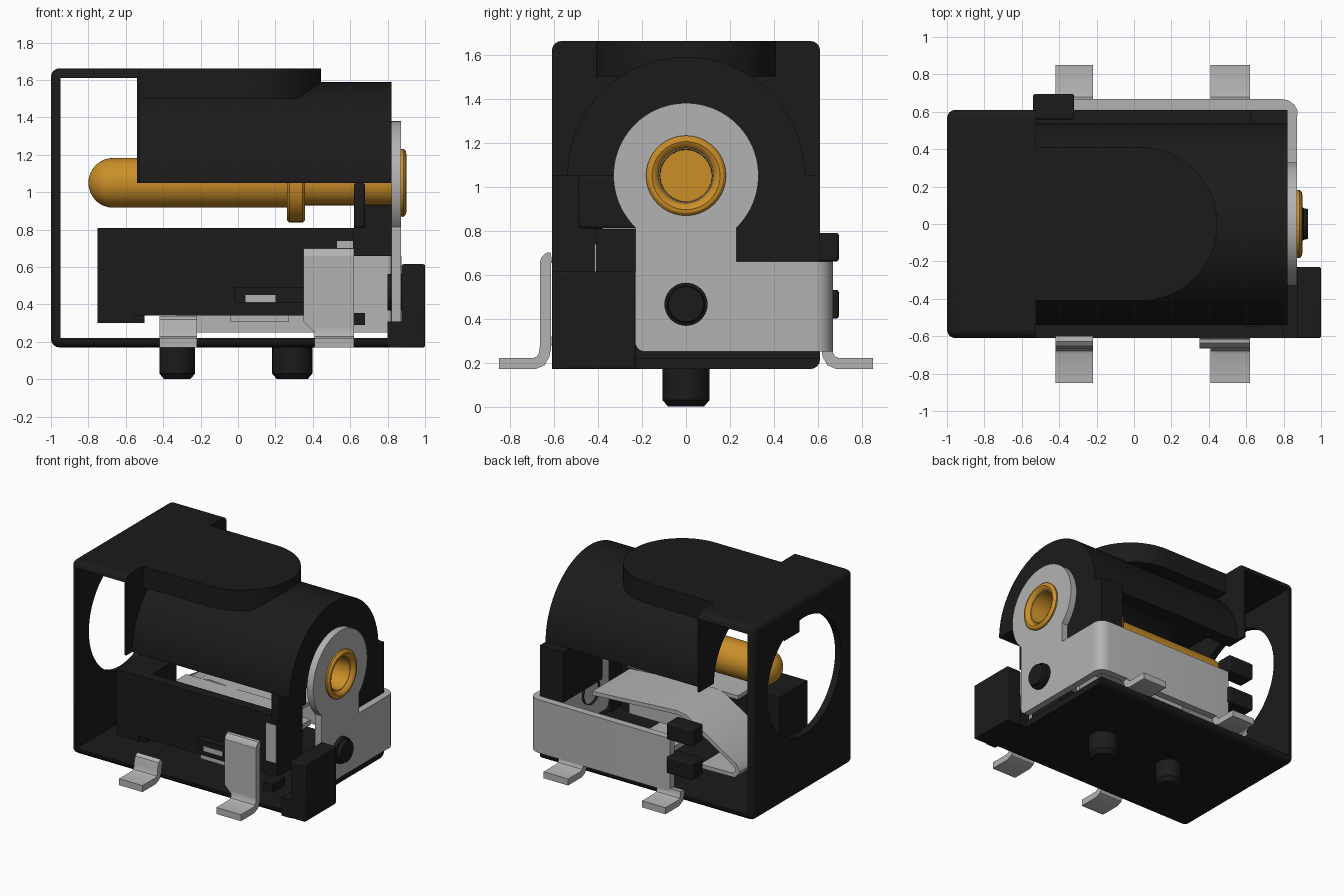
import bpy, bmesh, math
from mathutils import Matrix, Vector

if "Cube" in bpy.data.objects:
    bpy.data.objects.remove(bpy.data.objects["Cube"], do_unlink=True)


def material(name, rgb):
    m = bpy.data.materials.new(name)
    m.use_nodes = True
    m.diffuse_color = (*rgb, 1)
    b = m.node_tree.nodes["Principled BSDF"]
    b.inputs["Base Color"].default_value = (*rgb, 1)
    b.inputs["Roughness"].default_value = 0.6
    return m


BLACK = material("black plastic", (0.011, 0.011, 0.011))
GREY = material("grey metal", (0.45, 0.45, 0.45))
GOLD = material("golden brass", (0.60, 0.275, 0.022))
AXIS = 1.05                      # height of the socket centre line


def finish(name, bm, mat, bevel=0):
    bmesh.ops.remove_doubles(bm, verts=bm.verts, dist=1e-4)
    bmesh.ops.recalc_face_normals(bm, faces=bm.faces)
    me = bpy.data.meshes.new(name)
    bm.to_mesh(me)
    bm.free()
    me.materials.clear()
    me.materials.append(mat)
    ob = bpy.data.objects.new(name, me)
    bpy.context.collection.objects.link(ob)
    for p in me.polygons:
        p.material_index = 0
    if bevel:
        md = ob.modifiers.new("rounded edges", 'BEVEL')
        md.width, md.segments, md.limit_method = bevel, 4, 'ANGLE'
    bpy.ops.object.select_all(action='DESELECT')
    ob.select_set(True)
    bpy.context.view_layer.objects.active = ob
    bpy.ops.object.shade_smooth_by_angle(angle=math.radians(32))
    return ob


# Evaluate an object to a bmesh and remove the object
def bake(ob):
    bpy.context.view_layer.update()
    me = bpy.data.meshes.new_from_object(ob.evaluated_get(bpy.context.evaluated_depsgraph_get()))
    bpy.data.objects.remove(ob, do_unlink=True)
    bm = bmesh.new()
    bm.from_mesh(me)
    bpy.data.meshes.remove(me)
    return bm


def box(name, x, y, z, mat, bevel=0):
    bm = bmesh.new()
    bmesh.ops.create_cube(bm, size=1)
    for v in bm.verts:
        v.co = [(a + b) / 2 + c * (b - a) for (a, b), c in zip((x, y, z), v.co)]
    return finish(name, bm, mat, bevel)


# Extrude a flat outline, with optional holes, between a and b on an axis
FRAMES = {'x': ((0, 0, 1), (1, 0, 0), (0, 1, 0)),
          'y': ((1, 0, 0), (0, 0, -1), (0, 1, 0)),
          'z': ((1, 0, 0), (0, 1, 0), (0, 0, 1))}


def slab(name, outline, axis, a, b, mat, holes=()):
    cu = bpy.data.curves.new(name, 'CURVE')
    cu.dimensions, cu.fill_mode, cu.extrude = '2D', 'BOTH', (b - a) / 2
    for pts in (outline, *holes):
        sp = cu.splines.new('POLY')
        sp.points.add(len(pts) - 1)
        for p, (u, v) in zip(sp.points, pts):
            p.co = (u, v, 0, 1)
        sp.use_cyclic_u = True
    tmp = bpy.data.objects.new(name + "_outline", cu)
    bpy.context.collection.objects.link(tmp)
    bm = bake(tmp)
    bm.transform(Matrix(FRAMES[axis]).to_4x4())
    mid = Vector([(a + b) / 2 if k == axis else 0 for k in 'xyz'])
    bmesh.ops.translate(bm, verts=bm.verts, vec=mid)
    return finish(name, bm, mat)


def arc(u, v, r, a0, a1, n=32):
    return [(u + r * math.cos(math.radians(a0 + (a1 - a0) * i / n)),
             v + r * math.sin(math.radians(a0 + (a1 - a0) * i / n))) for i in range(n + 1)]


# Outline of a bent strip of constant thickness following a path
def strip(path, t):
    pts = [Vector(p) for p in path]
    left, right = [], []
    for i, p in enumerate(pts):
        d0 = (p - pts[max(i - 1, 0)]).normalized()
        d1 = (pts[min(i + 1, len(pts) - 1)] - p).normalized()
        d = (d0 + d1).normalized()
        n = Vector((-d.y, d.x)) * t / 2 / max(0.5, d.dot(d1 if d1.length else d0))
        left.append(tuple(p + n))
        right.append(tuple(p - n))
    return left + right[::-1]


# Turn a (position, radius) profile around a line along x or z
def lathe(name, profile, mat, axis='x', at=(0, 0, 0), steps=40):
    bm = bmesh.new()
    mk = (lambda t, r: (t, 0, r)) if axis == 'x' else (lambda t, r: (r, 0, t))
    vs = [bm.verts.new(mk(t, r)) for t, r in profile]
    es = [bm.edges.new(e) for e in zip(vs, vs[1:])]
    bmesh.ops.spin(bm, geom=vs + es, cent=(0, 0, 0), angle=2 * math.pi, steps=steps,
                   axis=(1, 0, 0) if axis == 'x' else (0, 0, 1))
    bmesh.ops.translate(bm, verts=bm.verts, vec=at)
    return finish(name, bm, mat)


# Housing: rounded block hollowed to an entry plate, short roof and long floor
frame = box("housing_block", (-1, .95), (-.61, .61), (.17, 1.662), BLACK, .045)
cutters = [slab("hollow_cutter", [(-.95, .22), (.82, .22), (.82, 0), (1.2, 0), (1.2, 1.9),
                                  (-.53, 1.9), (-.53, 1.61), (-.95, 1.61)], 'y', -1, 1, BLACK),
           slab("opening_cutter", arc(-.01, 1.065, .45, 0, 354, 59), 'x', -1.2, -.9, BLACK)]
for c in cutters:
    md = frame.modifiers.new("cut", 'BOOLEAN')
    md.operation, md.solver, md.object = 'DIFFERENCE', 'EXACT', c
shell = bake(frame)
for c in cutters:
    bpy.data.objects.remove(c, do_unlink=True)
finish("housing_frame", shell, BLACK)
box("corner_block", (.875, 1), (-.61, -.23), (.17, .615), BLACK, .01)
box("corner_block_base", (.80, .88), (-.61, -.23), (.17, .31), BLACK)

# Half barrel, its square mouth flange, end wall and raised pad on top
inner = arc(0, AXIS, .43, 180, 0)
slab("barrel", arc(0, AXIS, .54, 0, 180, 48) + inner, 'x', -.54, .70, BLACK)
slab("barrel_end", arc(0, AXIS, .54, 0, 180, 48) + arc(0, AXIS, .121, 180, 0, 20),
     'x', .62, .82, BLACK)
slab("mouth_flange", [(.61, AXIS), (.61, 1.617)] + arc(.565, 1.617, .045, 0, 90, 5)
     + arc(-.565, 1.617, .045, 90, 180, 5) + [(-.61, AXIS)] + inner, 'x', -.54, -.525, BLACK)
slab("top_pad", [(-.54, -.41)] + arc(.035, 0, .41, -90, 90, 40) + [(-.54, .41)],
     'z', 1.5, 1.662, BLACK)
box("end_wall", (.62, .82), (.13, .61), (.66, AXIS), BLACK)
box("end_rib", (.62, .68), (-.49, -.13), (.81, AXIS), BLACK, .015)

# Lower support: thin front wall with solid blocks at both ends
slab("support_wall", [(-.75, .30), (-.56, .30), (-.56, .34), (.62, .34), (.62, .808), (-.75, .808)],
     'y', -.41, -.33, BLACK)
box("support_entry_block", (-.75, -.50), (-.40, -.07), (.30, .808), BLACK)
box("support_end_block", (.54, .62), (-.40, -.10), (.34, .808), BLACK)
box("support_ledge", (-.02, .35), (-.47, -.40), (.41, .49), BLACK)
box("ledge_contact", (.04, .20), (-.475, -.40), (.41, .45), GREY)
box("wall_contact", (.53, .615), (-.416, -.40), (.45, .74), GREY)
box("small_catch", (.60, .68), (-.55, -.40), (.29, .355), BLACK)

# Centre pin with a round tip, a collar and a hollow flared end
lathe("centre_pin", [(-.80, 0)] + [(-.667 - .133 * math.cos(a), .133 * math.sin(a))
      for a in (.2, .4, .6, .8, 1, 1.2, 1.4, 1.571)]
      + [(.262, .133), (.262, .2), (.275, .212), (.345, .212), (.357, .2), (.357, .12),
         (.871, .12), (.871, .18), (.885, .182), (.897, .17), (.90, .155), (.893, .14),
         (.875, .126), (.85, .118), (.62, .116), (.62, 0)], GOLD, at=(0, 0, AXIS))

# Metal plate around the end, bent round the corner to the rear side
low = math.degrees(math.asin(.23 / .33))
slab("end_plate", arc(0, AXIS, .33, low - 90, 270 - low, 56) + arc(-.19, .29, .04, 180, 270, 5)
     + [(.60, .25), (.60, .66), (.23, .66)], 'x', .82, .872, GREY,
     [arc(0, AXIS, .121, 0, 351, 39)])
slab("side_plate", strip([(-.33, .64), (.79, .64), (.815, .635), (.835, .62), (.846, .60),
                          (.846, .58)], .056), 'z', .25, .66, GREY)
lathe("plate_stud", [(.80, .098), (.90, .098), (.905, .085), (.93, .08), (.93, 0)], BLACK,
      at=(0, 0, .465))

# Clips holding the side plate
for label, z in (("upper", .66), ("lower", .40)):
    box(label + "_clip", (-.54, -.32), (.56, .695), (z, z + .13), BLACK, .012)

# Solder feet
foot = [(.64, .27), (.645, .235), (.66, .208), (.69, .195), (.85, .195)]
for label, x0, x1 in (("inner", -.42, -.22), ("outer", .41, .62)):
    slab("rear_foot_" + label, strip(foot, .05), 'x', x0, x1, GREY)
front = [(-u, v) for u, v in foot]
slab("front_foot_outer", strip(front, .05), 'x', .41, .62, GREY)
slab("front_foot_inner", strip([(-.613, .318), (-.63, .305)] + front, .05), 'x', -.42, -.22, GREY)
slab("front_leg", [(.41, .25), (.62, .25), (.62, .66), (.35, .66), (.35, .31)],
     'y', -.665, -.615, GREY)
slab("front_leg_bend", strip([(-.64, .65), (-.635, .665), (-.625, .675), (-.612, .677)], .05),
     'x', .35, .62, GREY)

# Springy switch contact behind the support wall
slab("spring_contact", strip([(.52, .68), (-.20, .725), (-.28, .71), (-.70, .45), (-.72, .41),
                              (-.69, .37), (-.40, .365)], .03), 'y', -.06, .40, GREY)
slab("contact_web", [(-.68, .37), (.50, .37), (.50, .67), (-.20, .72), (-.28, .70), (-.68, .45)],
     'y', -.05, -.02, GREY)
box("contact_shelf", (-.40, .54), (-.33, -.06), (.70, .73), GREY)
box("contact_base", (-.04, .27), (-.40, .50), (.305, .345), GREY)

# Locating pegs under the floor
for label, x, r in (("entry", -.325, .095), ("end", .29, .107)):
    lathe(label + "_peg", [(.20, r), (.03, r), (0, r - .025), (0, 0)], BLACK, 'z', (x, 0, 0), 32)
